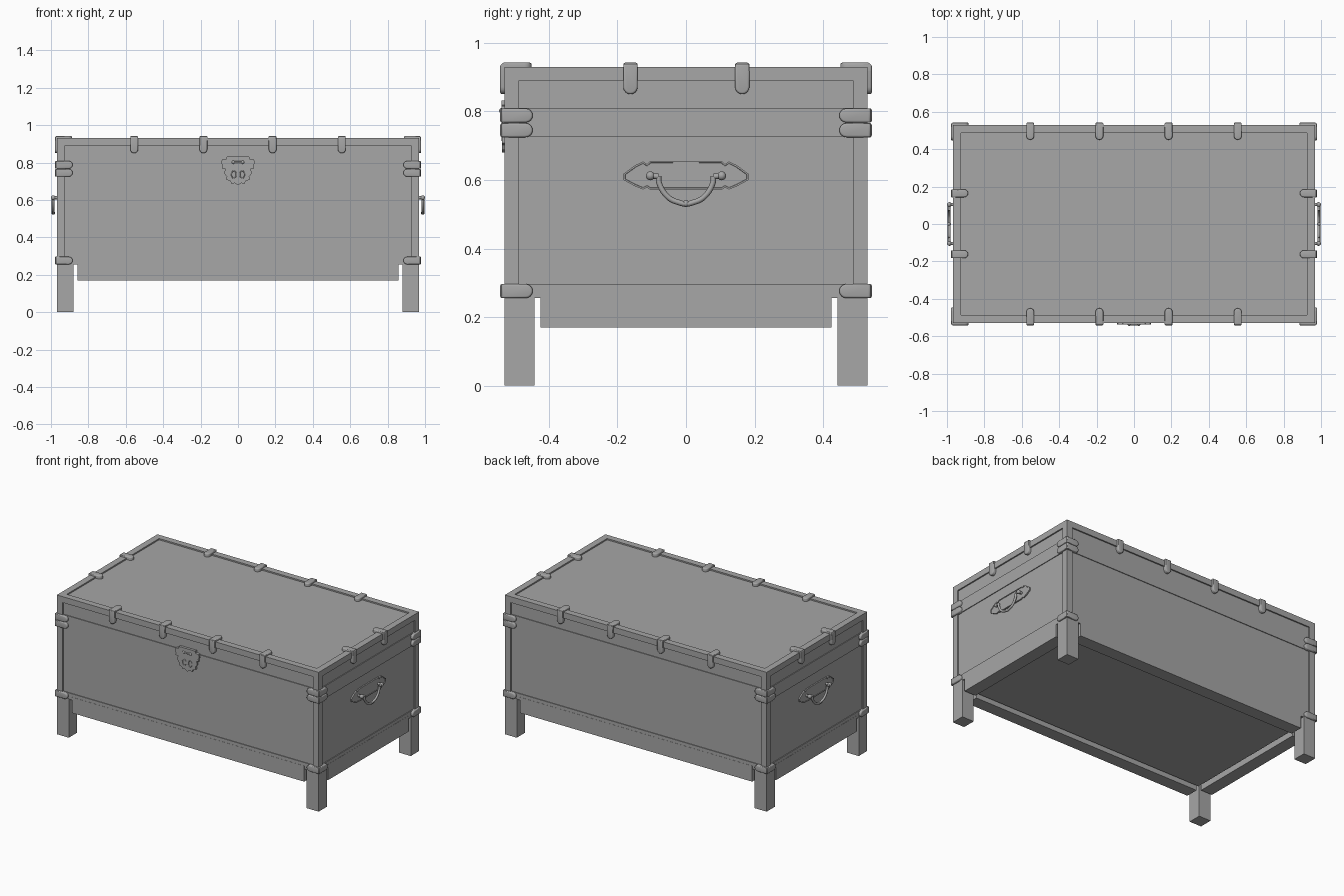
import bpy, bmesh, math
from mathutils import Vector

cube = bpy.data.objects.get("Cube")
if cube:
    bpy.data.objects.remove(cube, do_unlink=True)

grey = bpy.data.materials.new("plain_grey")
grey.use_nodes = True
COLOUR = (0.385, 0.385, 0.385, 1)
grey.diffuse_color = COLOUR
grey.node_tree.nodes["Principled BSDF"].inputs["Base Color"].default_value = COLOUR

X, Y, Z = Vector((1, 0, 0)), Vector((0, 1, 0)), Vector((0, 0, 1))
HX, HY, TOP = 0.967, 0.53, 0.93     # outer half sizes and lid height
FRAME, LEG, RECESS = 0.043, 0.088, 0.009
FLOOR, APRON = 0.255, 0.17          # undersides of the body and the aprons
SIGNS = (-1, 1)


def finish(name, bm, smooth=False):
    """Turn a bmesh into a named object."""
    bmesh.ops.recalc_face_normals(bm, faces=bm.faces)
    mesh = bpy.data.meshes.new(name)
    bm.to_mesh(mesh)
    bm.free()
    mesh.materials.append(grey)
    obj = bpy.data.objects.new(name, mesh)
    bpy.context.collection.objects.link(obj)
    if smooth:
        bpy.ops.object.select_all(action="DESELECT")
        obj.select_set(True)
        bpy.context.view_layer.objects.active = obj
        bpy.ops.object.shade_smooth_by_angle(angle=math.radians(35))


def box(name, lo, hi):
    bm = bmesh.new()
    bmesh.ops.create_cube(bm, size=1)
    for v in bm.verts:
        v.co = Vector([a + (b - a) * (c + 0.5) for a, b, c in zip(lo, hi, v.co)])
    finish(name, bm)


def span(sign, inner, outer):
    """Ordered interval on the chosen side of an axis."""
    return sorted((sign * inner, sign * outer))


def add_plate(bm, outline, origin, u, v, n, lo, hi, bevel=0.0, rim=0.0):
    """Extrude a flat outline lying on u, v along its normal n."""
    base = [bm.verts.new(origin + u * a + v * b + n * lo) for a, b in outline]
    front = [bm.verts.new(p.co + n * (hi - lo)) for p in base]
    bm.faces.new(base)
    cap = bm.faces.new(front)
    for i in range(len(base)):
        j = (i + 1) % len(base)
        bm.faces.new((base[i], base[j], front[j], front[i]))
    if rim:
        bmesh.ops.recalc_face_normals(bm, faces=bm.faces)
        bmesh.ops.inset_region(bm, faces=[cap], thickness=rim)
        bmesh.ops.inset_region(bm, faces=[cap], thickness=0.001, depth=-0.003)
    elif bevel:
        bmesh.ops.bevel(bm, geom=list(cap.edges), offset=bevel, segments=3,
                        profile=0.5, affect="EDGES")


def tongue(start, length, width):
    """Strip with one semicircular end."""
    r = width / 2
    pts = [(start, -r), (start, r)]
    for i in range(9):
        a = math.pi / 2 - math.pi * i / 8
        pts.append((length - r + r * math.cos(a), r * math.sin(a)))
    return pts


def strap(name, corner, u, v, length, width):
    """Metal strap folded over an edge, arms running along u and v."""
    w, out = u.cross(v), 0.012
    bm = bmesh.new()
    for along, inward in ((u, v), (v, u)):
        add_plate(bm, tongue(-0.008, length, width), corner, along, w, -inward,
                  -0.012, out, 0.006)
    finish(name, bm, True)


def mirrored(half):
    """Complete an outline symmetric across its second axis."""
    return half + [(-a, b) for a, b in reversed(half) if abs(a) > 1e-5]


def tube(name, points, radius, closed=False):
    """Round bar along a smooth path."""
    cu = bpy.data.curves.new(name, "CURVE")
    cu.dimensions = "3D"
    cu.bevel_depth, cu.bevel_resolution, cu.resolution_u = radius, 2, 6
    cu.use_fill_caps = True
    sp = cu.splines.new("BEZIER")
    sp.bezier_points.add(len(points) - 1)
    for bp, p in zip(sp.bezier_points, points):
        bp.co = p
        bp.handle_left_type = bp.handle_right_type = "AUTO"
    sp.use_cyclic_u = closed
    cu.materials.append(grey)
    obj = bpy.data.objects.new(name, cu)
    bpy.context.collection.objects.link(obj)


def knob(name, centre, radius):
    bm = bmesh.new()
    bmesh.ops.create_uvsphere(bm, u_segments=14, v_segments=8, radius=radius)
    bmesh.ops.translate(bm, verts=bm.verts, vec=centre)
    finish(name, bm, True)


# Chest body with slightly recessed panels, and the floor block under it
cx, cy = HX - RECESS, HY - RECESS
box("chest_body", (-cx, -cy, FLOOR), (cx, cy, TOP - RECESS))
box("floor_block", (-0.858, -0.425, APRON + 0.02), (0.858, 0.425, FLOOR + 0.01))

# Raised bands around the base and under the lid
for label, z0, z1 in (("base_band", FLOOR, 0.297), ("lid_band", 0.727, 0.81)):
    box(label, (-cx - 0.005, -cy - 0.005, z0), (cx + 0.005, cy + 0.005, z1))

for s in SIGNS:
    y0, y1 = span(s, HY - FRAME, HY)
    x0, x1 = span(s, HX - FRAME, HX)
    # Lid frame
    box("lid_rail_long", (-HX, y0, TOP - 0.04), (HX, y1, TOP))
    box("lid_rail_short", (x0, -HY + FRAME, TOP - 0.04), (x1, HY - FRAME, TOP))
    # Thick aprons hanging between the legs, with a slot beside the floor block
    y0, y1 = span(s, HY - LEG, HY - 0.003)
    x0, x1 = span(s, HX - LEG, HX - 0.003)
    box("apron_long", (-0.858, y0, APRON), (0.858, y1, FLOOR + 0.02))
    box("apron_short", (x0, -0.425, APRON), (x1, 0.425, FLOOR + 0.02))

# Legs and corner posts
for sx in SIGNS:
    for sy in SIGNS:
        for label, size, z0, z1 in (("leg", LEG, 0, FLOOR + 0.005),
                                    ("corner_post", FRAME, FLOOR, TOP - 0.04)):
            x0, x1 = span(sx, HX - size, HX)
            y0, y1 = span(sy, HY - size, HY)
            box(label, (x0, y0, z0), (x1, y1, z1))
        # Corner straps
        for z in (0.276, 0.745, 0.788):
            strap("corner_strap", Vector((sx * HX, sy * HY, z)),
                  -sx * X, -sy * Y, 0.083, 0.041)

# Straps folded over the lid edges
for s in SIGNS:
    for x in (-0.555, -0.185, 0.185, 0.555):
        strap("lid_strap", Vector((x, s * HY, TOP)), -s * Y, -Z, 0.08, 0.042)
    for y in (-0.162, 0.164):
        strap("lid_strap", Vector((s * HX, y, TOP)), -s * X, -Z, 0.08, 0.042)

# Side handles
handle_half = [(0, 0.045), (0.105, 0.045), (0.114, 0.036), (0.125, 0.044),
               (0.15, 0.032), (0.182, 0.008), (0.182, -0.01), (0.15, -0.028),
               (0.125, -0.038), (0.114, -0.032), (0.105, -0.038), (0, -0.038)]
bail_half = [(0.08, 0.61), (0.078, 0.59), (0.05, 0.548), (0.02, 0.534)]
for s in SIGNS:
    bm = bmesh.new()
    add_plate(bm, mirrored(handle_half), Vector((s * cx, 0, 0.61)), Y, Z, s * X,
              -0.004, 0.009, rim=0.005)
    finish("handle_plate", bm)
    hx = s * 0.988
    path = bail_half + [(0, 0.53)] + [(-a, b) for a, b in reversed(bail_half)]
    tube("handle_bail", [(hx, a, b) for a, b in path], 0.008)
    knob("handle_finial", (hx, 0, 0.531), 0.01)
    for sy in SIGNS:
        knob("handle_knob", (hx - s * 0.001, sy * 0.104, 0.612), 0.013)
        tube("handle_pin", [(hx, sy * 0.104, 0.612), (hx, sy * 0.08, 0.61)], 0.008)
        tube("handle_post", [(s * 0.95, sy * 0.104, 0.612), (hx, sy * 0.104, 0.612)], 0.009)

# Lock on the front: shaped lower plate and hasp plate above it
lower_half = [(0, 0.68), (0.018, 0.69), (0.035, 0.687), (0.042, 0.702),
              (0.062, 0.708), (0.06, 0.725), (0.073, 0.74), (0.068, 0.775), (0, 0.775)]
upper_half = [(0, 0.832), (0.06, 0.832), (0.062, 0.818), (0.086, 0.815),
              (0.09, 0.795), (0.082, 0.785), (0.086, 0.768), (0, 0.765)]
for label, half, depth in (("lock_plate", lower_half, 0.015), ("hasp_plate", upper_half, 0.017)):
    bm = bmesh.new()
    add_plate(bm, mirrored(half), Vector((0, -cy, 0)), X, Z, -Y, -0.004, depth)
    finish(label, bm)
ly = -cy - 0.015
tube("hasp_bar", [(-0.025, ly - 0.002, 0.802), (0.025, ly - 0.002, 0.802)], 0.005)
for s in SIGNS:
    knob("hasp_knob", (s * 0.025, ly, 0.802), 0.009)
    ring = [(s * 0.022 + 0.012 * math.cos(a), ly, 0.736 + 0.02 * math.sin(a))
            for a in (math.tau * i / 8 for i in range(8))]
    tube("lock_ring", ring, 0.0025, closed=True)
